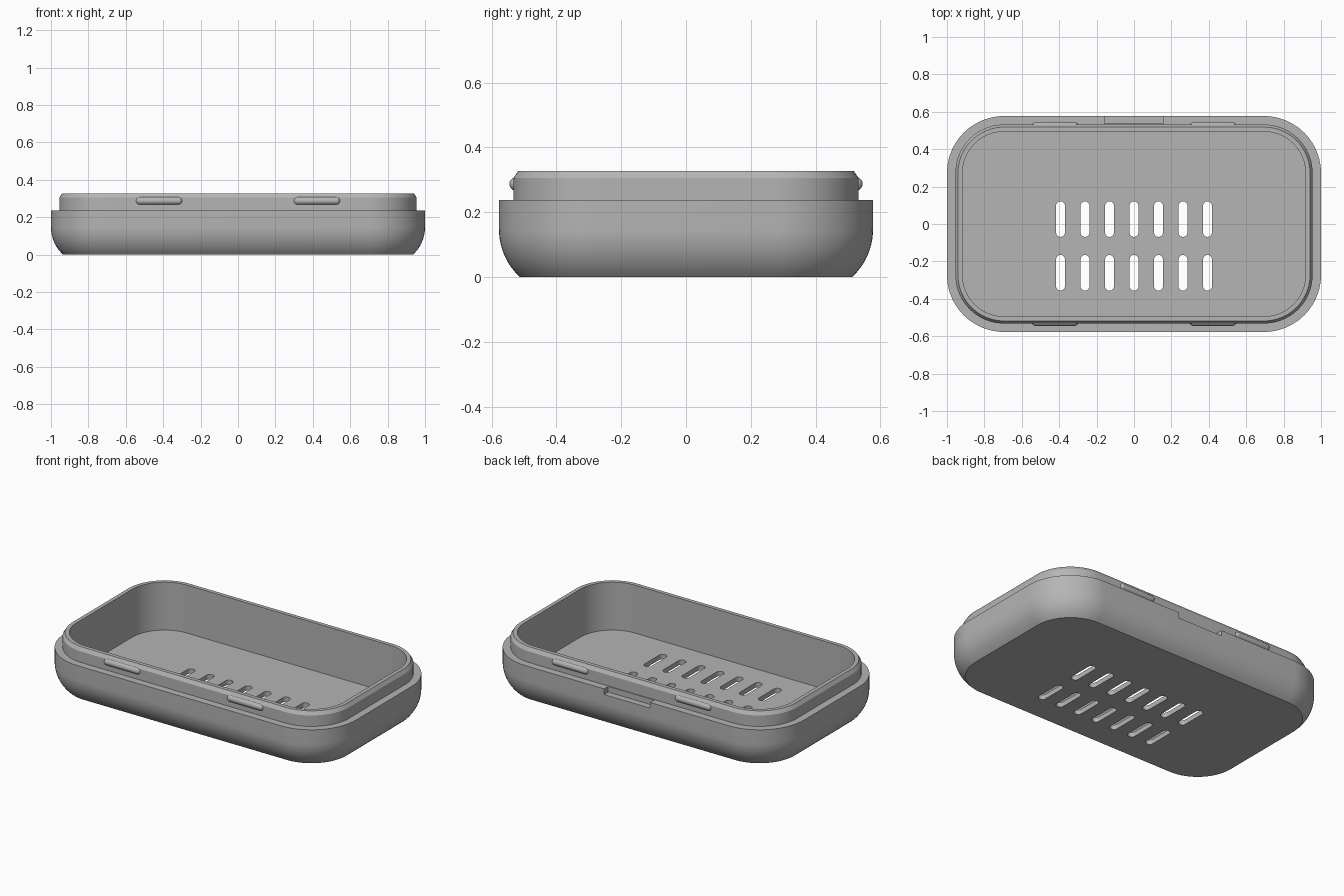
import bpy, bmesh, math
from mathutils import Matrix, Vector

cube = bpy.data.objects.get("Cube")
if cube:
    bpy.data.objects.remove(cube)

HALF_X, HALF_Y, CORNER = 1.0, 0.577, 0.305
FLOOR, SHOULDER, RIM = 0.03, 0.237, 0.327

grey = bpy.data.materials.new("matte grey")
grey.use_nodes = True
colour = (0.46, 0.46, 0.46, 1)
grey.diffuse_color = colour
grey.node_tree.nodes["Principled BSDF"].inputs["Base Color"].default_value = colour


def make_object(name, bm):
    bmesh.ops.recalc_face_normals(bm, faces=bm.faces)
    mesh = bpy.data.meshes.new(name)
    bm.to_mesh(mesh)
    bm.free()
    mesh.materials.append(grey)
    obj = bpy.data.objects.new(name, mesh)
    bpy.context.collection.objects.link(obj)
    return obj


def outline(hx, hy, r, steps):
    """Rounded rectangle, counter-clockwise."""
    points = []
    for k, (sx, sy) in enumerate([(1, 1), (-1, 1), (-1, -1), (1, -1)]):
        for i in range(steps + 1):
            a = math.pi / 2 * (k + i / steps)
            points.append((sx * (hx - r) + r * math.cos(a),
                           sy * (hy - r) + r * math.sin(a)))
    return points


def loft(bm, rings):
    """Skin a stack of rings and cap both ends."""
    loops = [[bm.verts.new(p) for p in ring] for ring in rings]
    n = len(loops[0])
    for a, b in zip(loops, loops[1:]):
        for i in range(n):
            j = (i + 1) % n
            bm.faces.new((a[i], a[j], b[j], b[i]))
    bm.faces.new(loops[0][::-1])
    bm.faces.new(loops[-1])


def smooth(obj):
    bpy.ops.object.select_all(action='DESELECT')
    bpy.context.view_layer.objects.active = obj
    obj.select_set(True)
    bpy.ops.object.shade_smooth_by_angle(angle=math.radians(25))


# Tray: inset and height pairs up the outside, over the rim, down to the floor
R, bend = 0.2, 0.147
profile = []
for i in range(11):
    z = bend * i / 10
    profile.append((R - math.sqrt(R * R - (bend - z) ** 2), z))
profile += [(0, SHOULDER), (0.045, SHOULDER), (0.045, 0.305),
            (0.059, RIM), (0.083, RIM), (0.083, FLOOR)]
bm = bmesh.new()
loft(bm, [[(x, y, z) for x, y in outline(HALF_X - d, HALF_Y - d, CORNER - d, 20)]
          for d, z in profile])
tray = make_object("tray", bm)

# Drain slots: two rows of seven
bm = bmesh.new()
for row_y in (0.026, -0.261):
    for i in range(-3, 4):
        shape = [(x + i * 0.131, y + row_y) for x, y in outline(0.0235, 0.095, 0.0230, 8)]
        loft(bm, [[(x, y, z) for x, y in shape] for z in (-0.1, 0.1)])
slots = make_object("slot_cutter", bm)

# Finger notch in the back shoulder
bm = bmesh.new()
bmesh.ops.create_cube(bm, size=1, matrix=Matrix.Translation((0, 0.587, 0.252))
                      @ Matrix.Diagonal((0.316, 0.1, 0.1, 1)))
notch = make_object("notch_cutter", bm)

bpy.context.view_layer.objects.active = tray
for cutter in (slots, notch):
    cutter.hide_render = True
    cutter.hide_viewport = True
    mod = tray.modifiers.new(cutter.name, 'BOOLEAN')
    mod.operation = 'DIFFERENCE'
    mod.solver = 'EXACT'
    mod.object = cutter
    bpy.ops.object.modifier_apply(modifier=mod.name)
    bpy.data.objects.remove(cutter)
smooth(tray)

# Snap ridges: capsules half sunk into the lip, front and back
for side, sy in (("front", -1), ("back", 1)):
    for hand, sx in (("right", -1), ("left", 1)):
        bm = bmesh.new()
        bmesh.ops.create_uvsphere(bm, u_segments=20, v_segments=14, radius=0.021,
                                  matrix=Matrix.Rotation(math.pi / 2, 4, 'Y'))
        # Split the ball at its equator and stretch it along x
        equator = [e for e in bm.edges if all(abs(v.co.x) < 1e-5 for v in e.verts)]
        ball = bm.faces[:]
        right_half = [f for f in ball if f.calc_center_median().x > 0]
        bmesh.ops.split_edges(bm, edges=equator)
        for v in {v for f in right_half for v in f.verts}:
            v.co.x += 0.104
        for v in {v for f in ball if f not in right_half for v in f.verts}:
            v.co.x -= 0.104
        bmesh.ops.bridge_loops(bm, edges=[e for e in bm.edges if e.is_boundary])
        bmesh.ops.translate(bm, verts=bm.verts,
                            vec=Vector((sx * 0.422, sy * 0.524, 0.287)))
        smooth(make_object(f"{side}_{hand}_snap_ridge", bm))
